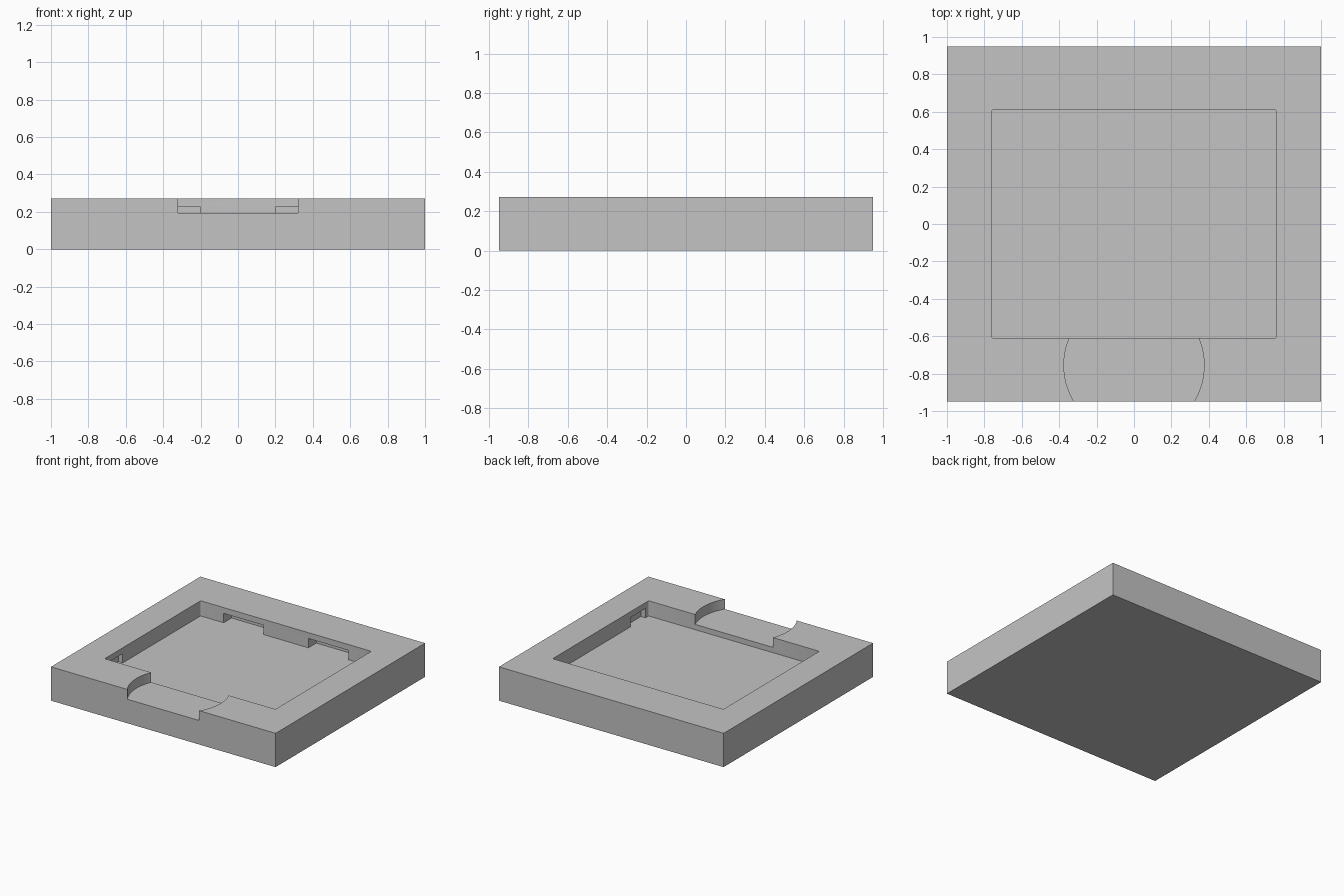
import bpy, bmesh
from mathutils import Matrix, Vector

default = bpy.data.objects.get("Cube")
if default:
    bpy.data.objects.remove(default, do_unlink=True)

TOP, FLOOR, SLOT_TOP, NOTCH_FLOOR = 0.272, 0.15, 0.225, 0.193
POCKET_X, POCKET_Y = 0.76, 0.61

grey = bpy.data.materials.new("plain grey")
grey.use_nodes = True
grey.diffuse_color = (0.55, 0.55, 0.55, 1)
grey.node_tree.nodes["Principled BSDF"].inputs["Base Color"].default_value = grey.diffuse_color


def add_object(name, bm):
    mesh = bpy.data.meshes.new(name)
    bm.to_mesh(mesh)
    bm.free()
    mesh.materials.append(grey)
    obj = bpy.data.objects.new(name, mesh)
    bpy.context.collection.objects.link(obj)
    return obj


def box(name, low, high, corner=0):
    """Box between two corners, with optional rounded upright edges."""
    low, high = Vector(low), Vector(high)
    bm = bmesh.new()
    bmesh.ops.create_cube(bm, size=1)
    bmesh.ops.scale(bm, vec=high - low, verts=bm.verts)
    bmesh.ops.translate(bm, vec=(low + high) / 2, verts=bm.verts)
    if corner:
        upright = [e for e in bm.edges if abs(e.verts[0].co.z - e.verts[1].co.z) > 0.01]
        bmesh.ops.bevel(bm, geom=upright, offset=corner, segments=3, profile=0.5, affect='EDGES')
    return add_object(name, bm)


def cylinder(name, centre, radius, bottom, top):
    bm = bmesh.new()
    bmesh.ops.create_cone(bm, cap_ends=True, segments=96, radius1=radius, radius2=radius,
                          depth=top - bottom,
                          matrix=Matrix.Translation((*centre, (top + bottom) / 2)))
    return add_object(name, bm)


# Solid slab and the shapes carved out of it
tray = box("tray", (-1, -0.95, 0), (1, 0.95, TOP))
cutters = [
    box("pocket_cutter", (-POCKET_X, -POCKET_Y, FLOOR), (POCKET_X, POCKET_Y, 0.5), 0.01),
    cylinder("finger_notch_cutter", (0, -0.755), 0.375, NOTCH_FLOOR, 0.5),
]

# Mirrored undercut slots: two in the back wall, one in each side wall
for side in (-1, 1):
    xs = sorted((side * 0.2, side * 0.555))
    cutters.append(box("back_slot_cutter", (xs[0], 0.5, FLOOR), (xs[1], 0.71, SLOT_TOP)))
    xs = sorted((side * 0.7, side * 0.8))
    cutters.append(box("side_slot_cutter", (xs[0], -0.57, FLOOR), (xs[1], -0.38, SLOT_TOP)))

# Carve, then remove the cutters
bpy.context.view_layer.objects.active = tray
for cutter in cutters:
    cutter.hide_render = True
    cut = tray.modifiers.new("cut", 'BOOLEAN')
    cut.operation = 'DIFFERENCE'
    cut.solver = 'EXACT'
    cut.object = cutter
    bpy.ops.object.modifier_apply(modifier=cut.name)
    bpy.data.objects.remove(cutter, do_unlink=True)

# Smooth the curved notch walls, keep every edge crisp
bpy.ops.object.select_all(action='DESELECT')
tray.select_set(True)
bpy.ops.object.shade_smooth_by_angle(angle=0.6)
